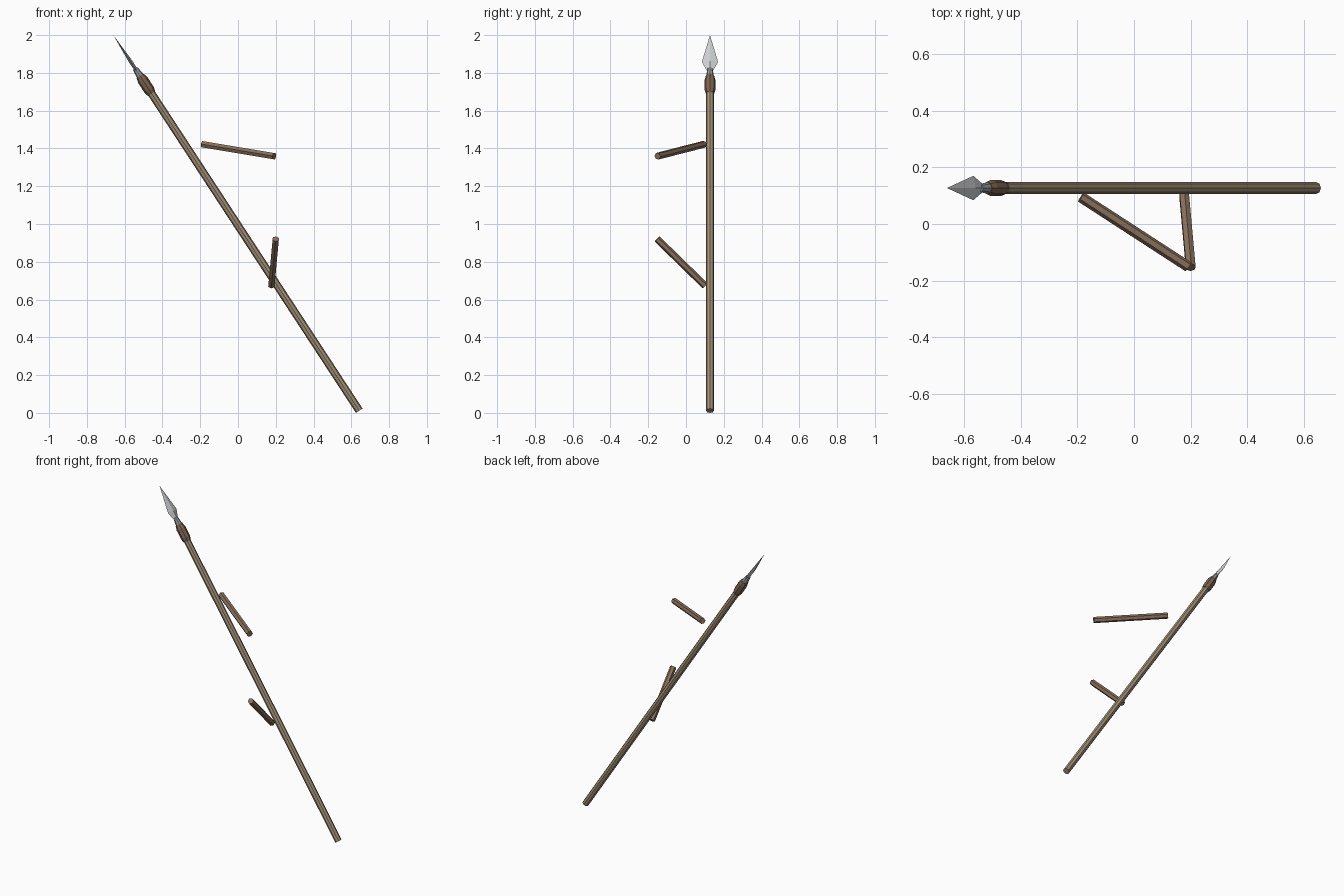
import bpy, bmesh, math
from mathutils import Vector

if "Cube" in bpy.data.objects:
    bpy.data.objects.remove(bpy.data.objects["Cube"])


def material(name, rgb):
    m = bpy.data.materials.new(name)
    m.diffuse_color = (*rgb, 1)
    m.use_nodes = True
    m.node_tree.nodes["Principled BSDF"].inputs["Base Color"].default_value = m.diffuse_color
    return m


def loft(name, base, axis, rings, sides, mat=None, phase=0.0):
    """Flat-faced solid: rings are (distance, half width, half depth) along axis."""
    d = axis.normalized()
    u = (Vector((0, 1, 0)) - d * d.y).normalized()
    v = d.cross(u)
    bm = bmesh.new()
    loops = []
    for t, ru, rv in rings:
        loop = []
        for i in range(sides):
            a = 2 * math.pi * i / sides + phase
            loop.append(bm.verts.new(base + d * t + u * ru * math.cos(a) + v * rv * math.sin(a)))
        loops.append(loop)
    for lo, hi in zip(loops, loops[1:]):
        for i in range(sides):
            j = (i + 1) % sides
            bm.faces.new((lo[i], lo[j], hi[j], hi[i]))
    bm.faces.new(loops[0])
    bm.faces.new(loops[-1])
    bmesh.ops.remove_doubles(bm, verts=bm.verts, dist=1e-5)
    bmesh.ops.recalc_face_normals(bm, faces=bm.faces)
    me = bpy.data.meshes.new(name)
    bm.to_mesh(me)
    bm.free()
    ob = bpy.data.objects.new(name, me)
    bpy.context.collection.objects.link(ob)
    if mat:
        me.materials.append(mat)
    return ob


def round_rings(*profile):
    return [(t, r, r) for t, r in profile]


shaft_wood = material("shaft_wood", (0.36, 0.28, 0.18))
dark_wood = material("dark_wood", (0.25, 0.165, 0.105))
leather = material("leather", (0.20, 0.125, 0.08))
steel = material("steel", (0.60, 0.62, 0.64))
iron = material("iron", (0.30, 0.33, 0.35))

base = Vector((0.642, 0.127, 0.0115))
axis = Vector((-0.660, 0.127, 2.0)) - base
L = axis.length

# Leaning spear, from butt to tip
loft("shaft", base, axis, round_rings((0, 0.021), (L - 0.28, 0.021)), 8, shaft_wood)
loft("binding", base, axis,
     round_rings((L - 0.370, 0.023), (L - 0.345, 0.029), (L - 0.285, 0.029), (L - 0.258, 0.022)),
     8, leather)
loft("socket", base, axis, round_rings((L - 0.30, 0.021), (L - 0.258, 0.020), (L - 0.212, 0.014)), 8, iron)
loft("blade", base, axis,
     [(L - 0.235, 0.012, 0.008), (L - 0.170, 0.043, 0.010), (L, 0, 0)], 4, steel)

# Two loose struts beside the shaft
struts = {
    "upper_strut": ((-0.187, 0.095, 1.422), (0.192, -0.151, 1.359)),
    "lower_strut": ((0.200, -0.153, 0.921), (0.177, 0.101, 0.673)),
}
for name, (a, b) in struts.items():
    a, b = Vector(a), Vector(b)
    loft(name, a, b - a, round_rings((0, 0.019), ((b - a).length, 0.019)), 6, dark_wood)
